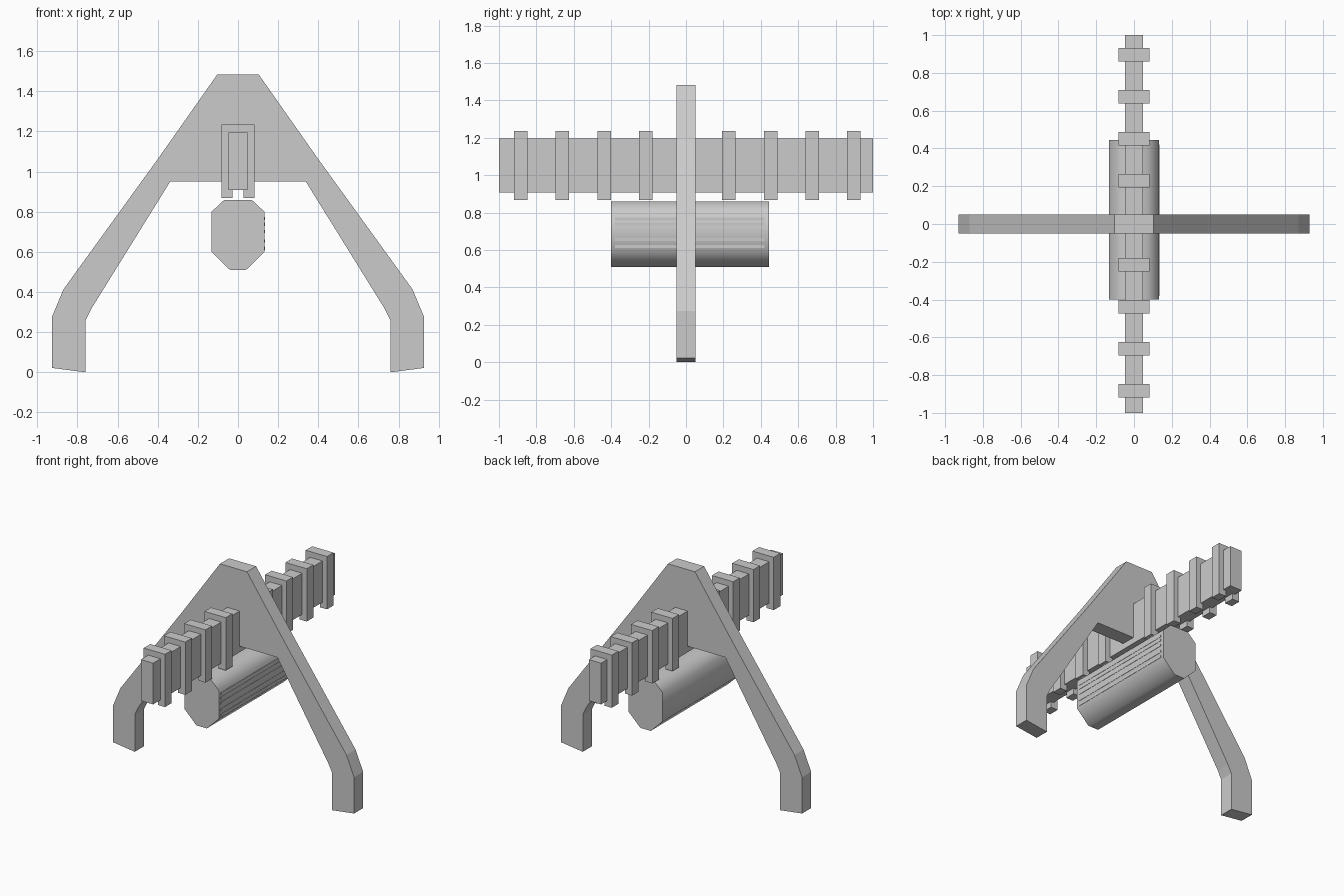
import bpy
import bmesh

if "Cube" in bpy.data.objects:
    bpy.data.objects.remove(bpy.data.objects["Cube"])


def extrude_profile(name, points, y0, y1, smooth=None):
    """Extrude a closed x/z profile along y."""
    bm = bmesh.new()
    face = bm.faces.new([bm.verts.new((x, y0, z)) for x, z in points])
    ext = bmesh.ops.extrude_face_region(bm, geom=[face])
    moved = [g for g in ext["geom"] if isinstance(g, bmesh.types.BMVert)]
    bmesh.ops.translate(bm, verts=moved, vec=(0, y1 - y0, 0))
    bmesh.ops.recalc_face_normals(bm, faces=bm.faces)
    mesh = bpy.data.meshes.new(name)
    bm.to_mesh(mesh)
    bm.free()
    obj = bpy.data.objects.new(name, mesh)
    bpy.context.collection.objects.link(obj)
    if smooth:
        bpy.ops.object.select_all(action="DESELECT")
        obj.select_set(True)
        bpy.context.view_layer.objects.active = obj
        bpy.ops.object.shade_smooth_by_angle(angle=smooth)
    return obj


def mirrored(half):
    """Complete a right-hand half profile with its left-hand mirror."""
    return half + [(-x, z) for x, z in reversed(half)]


def rect(x0, x1, z0, z1):
    return [(x0, z0), (x1, z0), (x1, z1), (x0, z1)]


# A-shaped plate with two splayed legs
extrude_profile("leg_frame", mirrored([
    (0.104, 1.483), (0.393, 1.072), (0.87, 0.413), (0.928, 0.274),
    (0.928, 0.022), (0.759, 0.0), (0.759, 0.26), (0.732, 0.315),
    (0.338, 0.95)]), -0.05, 0.05)

# Long cross beam
extrude_profile("beam", rect(-0.047, 0.047, 0.908, 1.195), -1.0, 1.0)

# Clamps straddling the beam, skipping the one at the frame
clamp = mirrored([(0.082, 1.235), (0.082, 0.868), (0.027, 0.868), (0.027, 0.915)])
for i in range(9):
    if i != 4:
        y = -0.883 + 0.2225 * i
        extrude_profile(f"clamp_{i}", clamp, y - 0.036, y + 0.036)

# Hanging eight-sided body
extrude_profile("hanging_body", mirrored([
    (0.07, 0.858), (0.132, 0.80), (0.132, 0.60), (0.04, 0.51)]),
    -0.40, 0.445, smooth=1.05)

# Thin vent slats on the right side of the body
for i, z in enumerate((0.767, 0.738, 0.701, 0.655, 0.618)):
    extrude_profile(f"vent_slat_{i}", rect(0.125, 0.134, z - 0.008, z + 0.008),
                    -0.38, 0.42)
